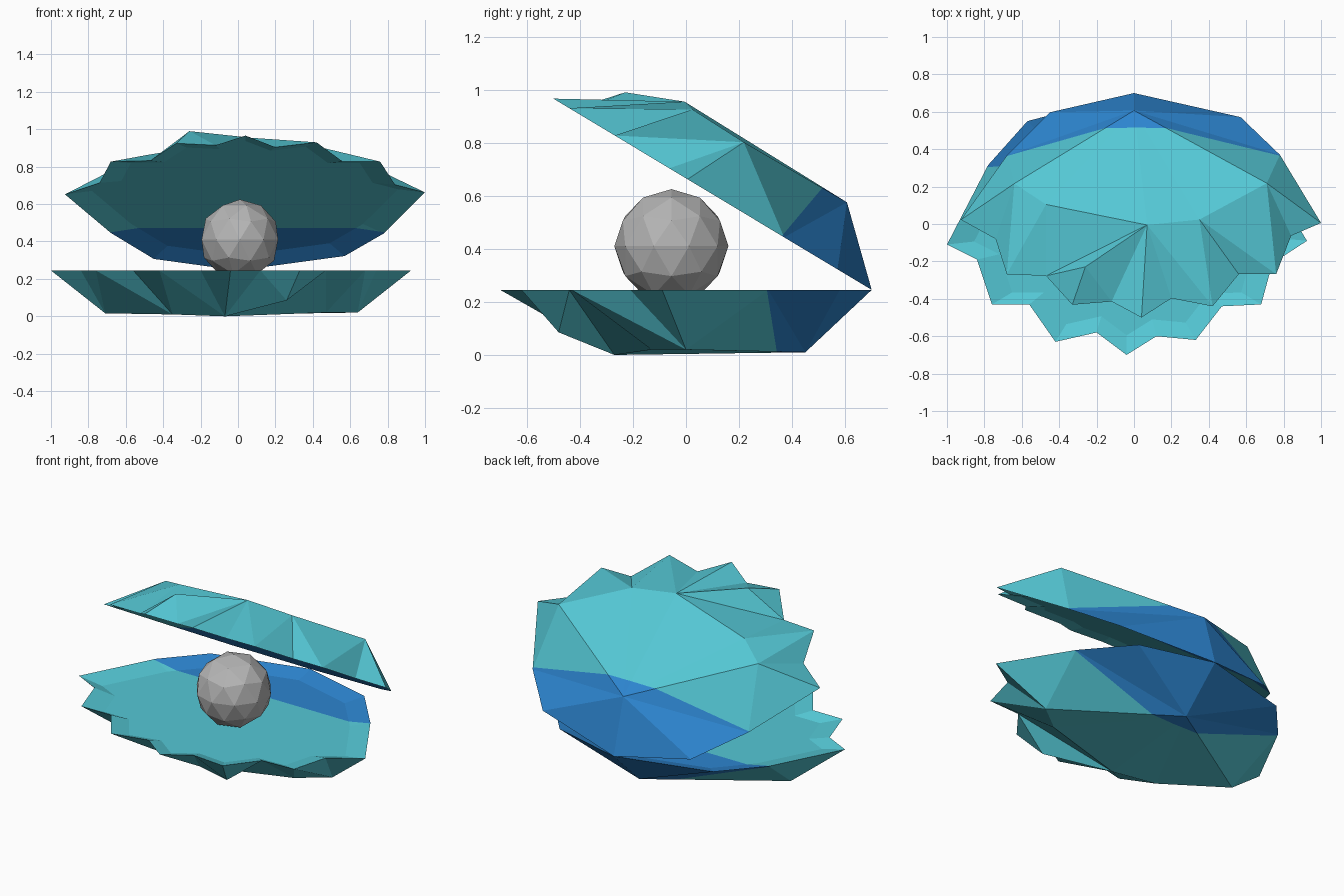
import bpy, bmesh, math
from mathutils import Matrix, Vector

if "Cube" in bpy.data.objects:
    bpy.data.objects.remove(bpy.data.objects["Cube"])


def material(name, rgb):
    m = bpy.data.materials.new(name)
    m.diffuse_color = (*rgb, 1)
    m.use_nodes = True
    m.node_tree.nodes["Principled BSDF"].inputs["Base Color"].default_value = m.diffuse_color
    return m


teal = material("teal shell", (0.09, 0.58, 0.67))
blue = material("blue shell", (0.026, 0.235, 0.63))
grey = material("grey pearl", (0.46, 0.46, 0.46))

HINGE = Vector((0, 0.70, 0.245))

# Jagged rim outline, clockwise from the hinge
RIM = [(0, .70), (.45, .58), (.68, .31), (.925, -.09), (.74, -.21), (.68, -.43),
       (.47, -.44), (.33, -.62), (.12, -.60), (-.04, -.70), (-.20, -.58),
       (-.42, -.63), (-.56, -.43), (-.76, -.43), (-.84, -.19), (-1.0, -.11),
       (-.78, .315), (-.57, .55)]

# Outer knuckles of the shell
HUBS = {"A": (0, .45, .01), "B": (.64, 0, .02), "C": (.47, -.13, .02),
        "D": (.26, -.48, .085), "E": (-.07, -.27, 0), "F": (-.35, -.23, .01),
        "G": (-.71, 0, .016)}

# Each knuckle fans out over a run of rim points
FANS = [("A", -2, 2), ("B", 2, 5), ("C", 5, 6), ("E", 6, 6), ("D", 6, 8),
        ("E", 8, 11), ("F", 11, 13), ("G", 13, 16)]


def shell_mesh():
    bm = bmesh.new()
    rim = [bm.verts.new((x, y, HINGE.z)) for x, y in RIM]
    hub = {k: bm.verts.new(p) for k, p in HUBS.items()}
    n = len(rim)
    # Outside facets
    for i, (h, a, b) in enumerate(FANS):
        for k in range(a, b):
            bm.faces.new((hub[h], rim[k % n], rim[(k + 1) % n]))
        bm.faces.new((hub[h], rim[b % n], hub[FANS[(i + 1) % len(FANS)][0]]))
    bm.faces.new([hub[k] for k in "ABCEFG"])
    # Shallow dished inside
    inner = [bm.verts.new((x * .85 - .005, y * .85, HINGE.z - .03)) for x, y in RIM]
    for k in range(n):
        j = (k + 1) % n
        bm.faces.new((rim[k], rim[j], inner[j], inner[k]))
    bm.faces.new(inner)
    bmesh.ops.recalc_face_normals(bm, faces=bm.faces[:])
    # Cut the blue band next to the hinge
    point, normal = Vector((0, .305, HINGE.z)), Vector((0, 1, .16)).normalized()
    bmesh.ops.triangulate(bm, faces=bm.faces[:])
    bmesh.ops.bisect_plane(bm, geom=bm.verts[:] + bm.edges[:] + bm.faces[:],
                           plane_co=point, plane_no=normal, dist=1e-5)
    for f in bm.faces:
        f.material_index = int((f.calc_center_median() - point).dot(normal) > 0)
    me = bpy.data.meshes.new("shell_half")
    bm.to_mesh(me)
    bm.free()
    me.materials.append(teal)
    me.materials.append(blue)
    return me


def add(name, mesh):
    ob = bpy.data.objects.new(name, mesh)
    bpy.context.collection.objects.link(ob)
    return ob


# Lower half, and the same half turned over and opened about the hinge
half = shell_mesh()
add("lower_shell", half)
upper = add("upper_shell", half.copy())
upper.data.transform(Matrix.Translation(HINGE)
                     @ Matrix.Rotation(math.radians(-31), 4, 'X')
                     @ Matrix.Rotation(math.pi, 4, 'Y')
                     @ Matrix.Translation(-HINGE))

# Pearl
bpy.ops.mesh.primitive_ico_sphere_add(subdivisions=2, radius=.215,
                                      location=(.01, -.055, .41))
pearl = bpy.context.object
pearl.name = "pearl"
pearl.data.materials.append(grey)
